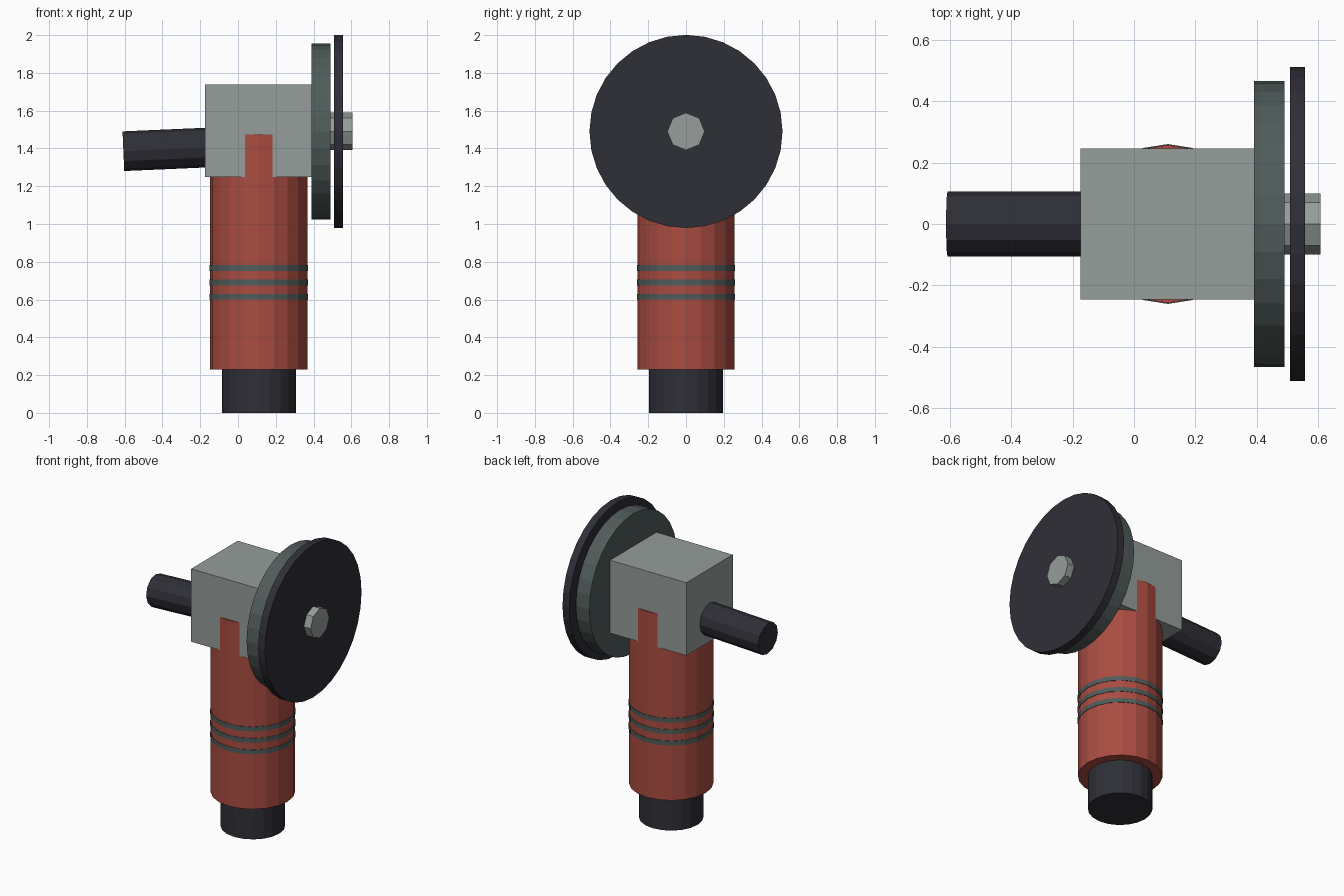
import bpy
from math import radians, pi

if "Cube" in bpy.data.objects:
    bpy.data.objects.remove(bpy.data.objects["Cube"], do_unlink=True)


def material(name, r, g, b):
    mat = bpy.data.materials.new(name)
    mat.use_nodes = True
    mat.diffuse_color = (r, g, b, 1)
    mat.node_tree.nodes["Principled BSDF"].inputs["Base Color"].default_value = (r, g, b, 1)
    return mat


RED = material("brick red", 0.40, 0.072, 0.052)
LIGHT = material("light grey", 0.30, 0.34, 0.325)
DARK = material("dark grey", 0.08, 0.107, 0.102)
BLACK = material("near black", 0.028, 0.028, 0.038)


def finish(name, mat):
    obj = bpy.context.object
    obj.name = obj.data.name = name
    obj.data.materials.append(mat)
    return obj


def upright(name, mat, radius, z0, z1, sides=20):
    bpy.ops.mesh.primitive_cylinder_add(vertices=sides, radius=radius, depth=z1 - z0,
                                        location=(AXIS_X, 0, (z0 + z1) / 2))
    return finish(name, mat)


def sideways(name, mat, radius, x0, x1, z, sides=32, tilt=0):
    bpy.ops.mesh.primitive_cylinder_add(vertices=sides, radius=radius, depth=x1 - x0,
                                        location=((x0 + x1) / 2, 0, z),
                                        rotation=(0, pi / 2 + radians(tilt), 0))
    return finish(name, mat)


AXIS_X = 0.11
DISC_Z = 1.49

# Upright body with its end cap and grip bands
upright("end_cap", BLACK, 0.196, 0, 0.25)
upright("body", RED, 0.257, 0.23, 1.473)
for i in range(3):
    z = 0.614 + i * 0.0765
    upright(f"grip_band_{i + 1}", DARK, 0.26, z - 0.015, z + 0.015)

# Gear housing
bpy.ops.mesh.primitive_cube_add(size=1, location=(0.108, 0, 1.494))
bpy.context.object.scale = (0.565, 0.491, 0.488)
finish("gear_housing", LIGHT)

# Side handle, dipping slightly at its free end
sideways("side_handle", BLACK, 0.105, -0.607, -0.12, 1.396, sides=12, tilt=-2.5)

# Guard, cutting disc and the nut that holds it
sideways("guard", DARK, 0.466, 0.39, 0.49, DISC_Z)
sideways("cutting_disc", BLACK, 0.511, 0.507, 0.557, DISC_Z)
sideways("spindle_nut", LIGHT, 0.099, 0.48, 0.607, DISC_Z, sides=8)
